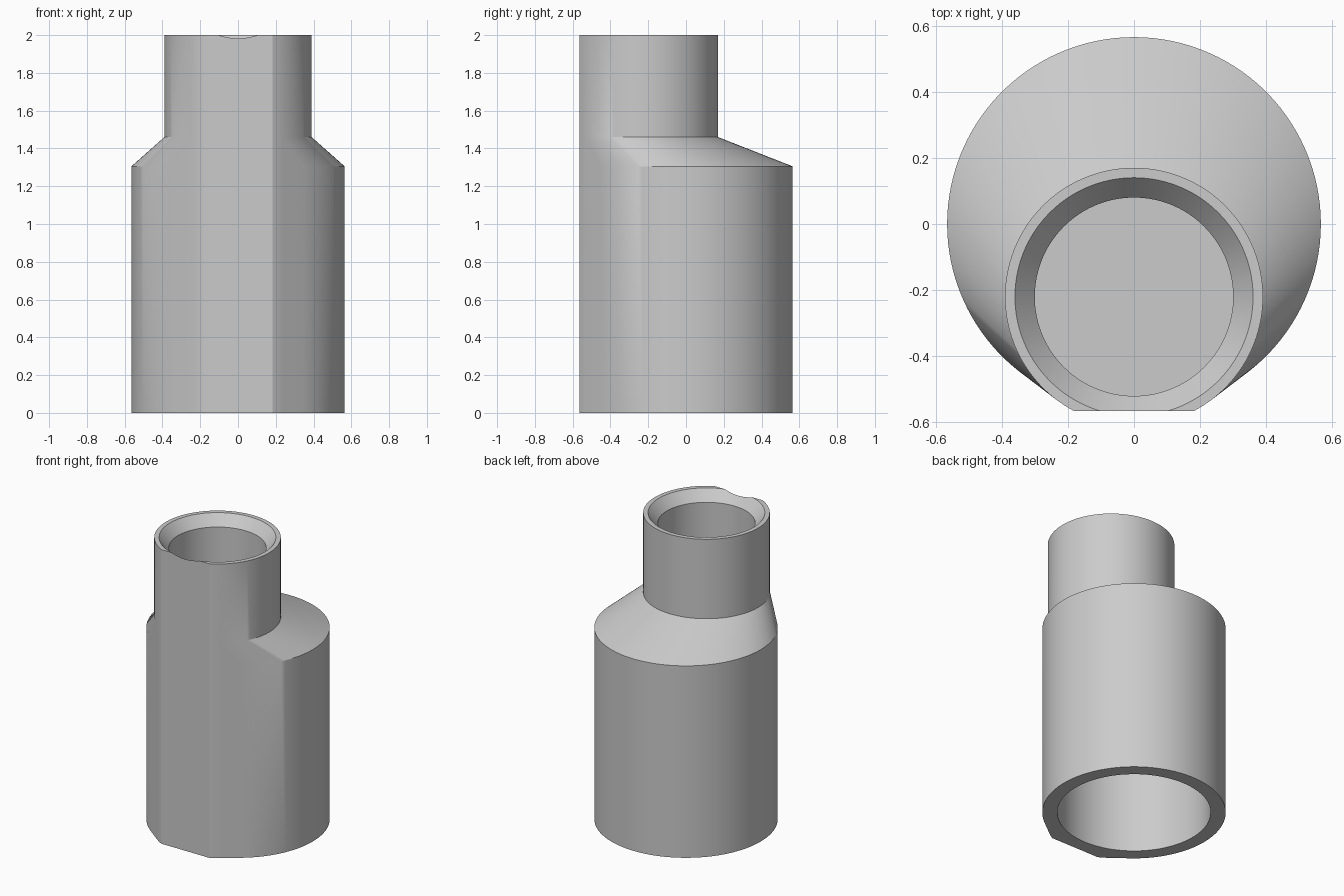
import bpy, bmesh, math

cube = bpy.data.objects.get("Cube")
if cube:
    bpy.data.objects.remove(cube)

# Main dimensions: round body, offset neck, flat front
BODY_R, NECK_R, NECK_Y, FLAT_Y = 0.565, 0.39, -0.22, -0.565
SHOULDER_Z, NECK_Z, TOP_Z = 1.305, 1.46, 2.0
RIM_R, BORE_R, BEVEL = 0.36, 0.30, 0.07
SOCKET_R, SOCKET_Z, BORE_FLOOR_Z = 0.473, 1.25, 1.42
FLAT_D = NECK_Y - FLAT_Y

# Angles measured from the back, with exact stops at tangents and flat corners
tangent = math.pi - math.acos((BODY_R - NECK_R) / -NECK_Y)
corner = math.pi - math.acos(FLAT_D / NECK_R)
notch = math.pi - math.acos(FLAT_D / RIM_R)
half = [(math.pi * i / 60, math.pi * i / 60 > tangent) for i in range(61)]
half += [(tangent, False), (tangent, True), (corner, True), (notch, True)]
half.sort()
stations = half + [(-a, s) for a, s in reversed(half[1:-1])]


def neck_reach(a, r):
    """Distance from the neck axis, limited by the flat front."""
    c = -math.cos(a)
    return min(r, FLAT_D / c) if c > 0.01 else r


def polar(a, r, cy, z):
    return (r * math.sin(a), cy + r * math.cos(a), z)


def rim_z(a):
    """The bevelled mouth dips where the flat front cuts into it."""
    return TOP_Z - (RIM_R - neck_reach(a, RIM_R)) * BEVEL / (RIM_R - BORE_R)


def neck(z, r=NECK_R):
    return [polar(a, neck_reach(a, r), NECK_Y, z) for a, s in stations]


def body(z):
    return [polar(a, neck_reach(a, NECK_R), NECK_Y, z) if s
            else polar(a, BODY_R, 0, z) for a, s in stations]


def socket(z):
    return [polar(a, SOCKET_R, 0, z) for a, s in stations]


# Rings run from the socket ceiling, over the outside, and down into the bore
rings = [
    socket(SOCKET_Z), socket(0), body(0), body(SHOULDER_Z), neck(NECK_Z),
    [polar(a, neck_reach(a, NECK_R), NECK_Y, rim_z(a)) for a, s in stations],
    [polar(a, neck_reach(a, RIM_R), NECK_Y, rim_z(a)) for a, s in stations],
    neck(TOP_Z - BEVEL, BORE_R), neck(BORE_FLOOR_Z, BORE_R),
]

bm = bmesh.new()
loops = [[bm.verts.new(p) for p in ring] for ring in rings]
n = len(stations)
for low, high in zip(loops, loops[1:]):
    for i in range(n):
        j = (i + 1) % n
        bm.faces.new((low[i], low[j], high[j], high[i]))
bm.faces.new(loops[0])
bm.faces.new(loops[-1])
bmesh.ops.remove_doubles(bm, verts=bm.verts, dist=0.0001)
bmesh.ops.recalc_face_normals(bm, faces=bm.faces)

mesh = bpy.data.meshes.new("offset_adapter")
bm.to_mesh(mesh)
bm.free()
adapter = bpy.data.objects.new("offset_adapter", mesh)
bpy.context.collection.objects.link(adapter)

# Plain grey finish
grey = bpy.data.materials.new("light_grey")
grey.use_nodes = True
grey.diffuse_color = (0.6, 0.6, 0.6, 1)
grey.node_tree.nodes["Principled BSDF"].inputs["Base Color"].default_value = (0.6, 0.6, 0.6, 1)
mesh.materials.append(grey)

bpy.ops.object.select_all(action='DESELECT')
adapter.select_set(True)
bpy.context.view_layer.objects.active = adapter
bpy.ops.object.shade_smooth_by_angle(angle=math.radians(25))
